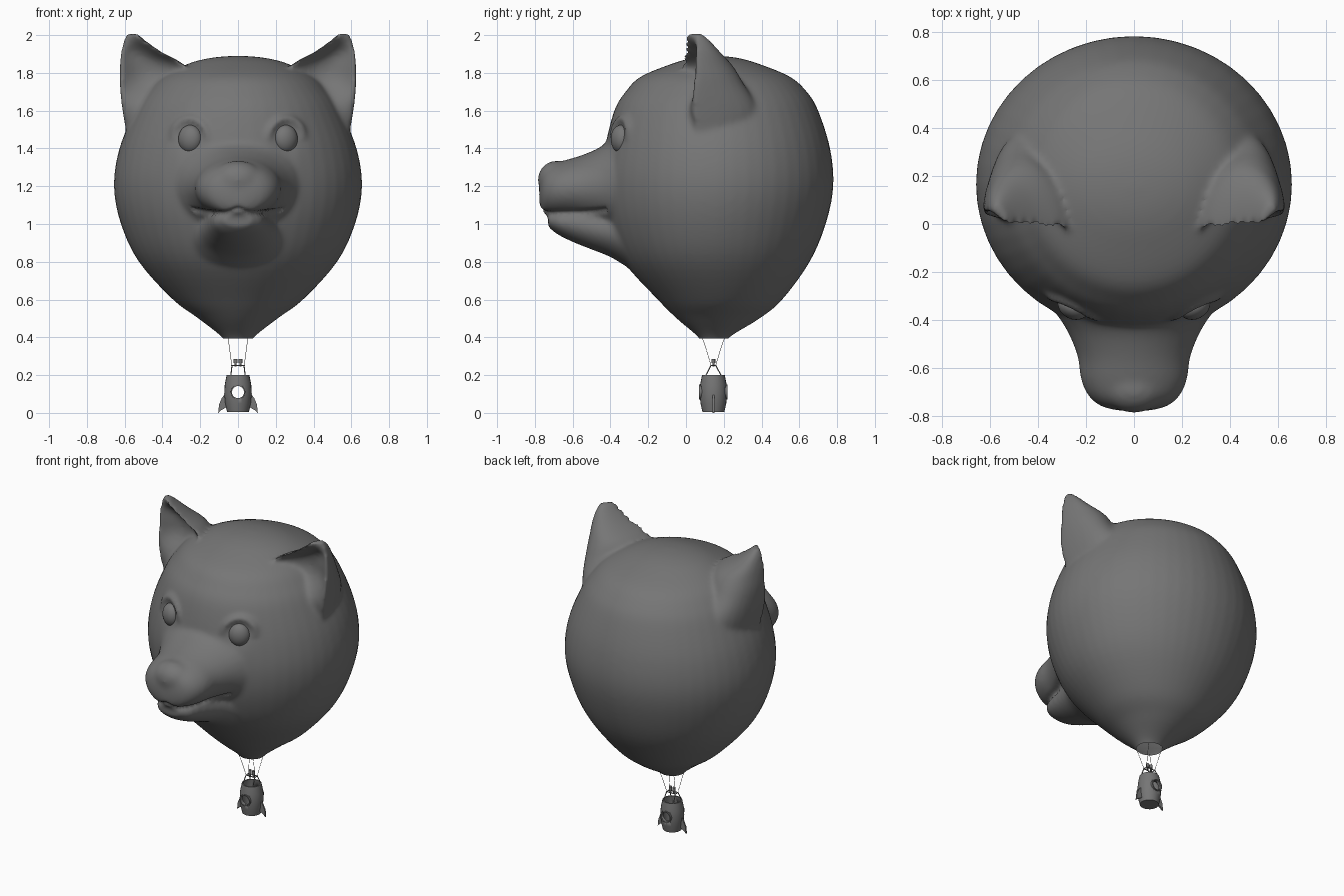
import bpy, bmesh, math
from mathutils import Vector, Matrix

cube = bpy.data.objects.get("Cube")
if cube:
    bpy.data.objects.remove(cube)

grey = bpy.data.materials.new("plain grey")
grey.use_nodes = True
colour = (0.18, 0.18, 0.18, 1)
grey.diffuse_color = colour
grey.node_tree.nodes["Principled BSDF"].inputs["Base Color"].default_value = colour

CY = 0.145  # y of the gondola axis
TAU = math.tau


def make(name, bm, angle=40):
    """Turn a bmesh into a smooth-shaded grey object."""
    bmesh.ops.recalc_face_normals(bm, faces=bm.faces[:])
    mesh = bpy.data.meshes.new(name)
    bm.to_mesh(mesh)
    bm.free()
    mesh.materials.append(grey)
    ob = bpy.data.objects.new(name, mesh)
    bpy.context.collection.objects.link(ob)
    bpy.ops.object.select_all(action="DESELECT")
    ob.select_set(True)
    bpy.context.view_layer.objects.active = ob
    bpy.ops.object.shade_smooth_by_angle(angle=math.radians(angle))
    return ob


def resample(rows, steps=5):
    """Smooth curve through the rows of a profile."""
    out = []
    for i in range(len(rows) - 1):
        a, b = rows[max(i - 1, 0)], rows[i]
        c, d = rows[i + 1], rows[min(i + 2, len(rows) - 1)]
        for s in range(steps):
            t = s / steps
            out.append([q + t / 2 * (r - p + t * (2*p - 5*q + 4*r - w + t * (3*(q - r) + w - p)))
                        for p, q, r, w in zip(a, b, c, d)])
    return out + [list(rows[-1])]


def loft(bm, rings, caps=(True, True)):
    loops = [[bm.verts.new(p) for p in ring] for ring in rings]
    n = len(loops[0])
    for a, b in zip(loops, loops[1:]):
        for i in range(n):
            j = (i + 1) % n
            bm.faces.new((a[i], a[j], b[j], b[i]))
    for loop, cap in zip((loops[0], loops[-1]), caps):
        if cap:
            bm.faces.new(loop)


def angles(n):
    return [TAU * i / n for i in range(n)]


def ball(bm, centre, size, turn=0):
    bmesh.ops.create_uvsphere(bm, u_segments=24, v_segments=16, radius=1,
        matrix=Matrix.Translation(centre) @ Matrix.Rotation(turn, 4, "Z") @ Matrix.Diagonal((*size, 1)))


def rod(bm, a, b, radius, sides=8):
    a, b = Vector(a), Vector(b)
    spin = (b - a).to_track_quat("Z", "Y").to_matrix().to_4x4()
    bmesh.ops.create_cone(bm, cap_ends=True, segments=sides, radius1=radius, radius2=radius,
        depth=(b - a).length, matrix=Matrix.Translation((a + b) / 2) @ spin)


# Balloon envelope: z, half width, front y, back y
envelope = [(.34, .06, .09, .20), (.4, .085, .065, .23), (.5, .21, -.05, .39), (.6, .345, -.15, .51),
            (.8, .525, -.33, .655), (1, .62, -.42, .74), (1.2, .657, -.45, .78), (1.4, .628, -.43, .763),
            (1.6, .545, -.38, .7), (1.7, .48, -.32, .64), (1.78, .4, -.24, .55), (1.85, .26, -.07, .38),
            (1.88, .14, .04, .27), (1.89, .03, .13, .18)]
head = bmesh.new()
loft(head, [[(w * math.cos(a), (f + b) / 2 + (b - f) / 2 * math.sin(a), z) for a in angles(48)]
            for z, w, f, b in resample(envelope)])

# Snout and jaw: y, half width, top z, bottom z
snout = [(-.2, .42, 1.53, .86), (-.36, .33, 1.48, .93), (-.45, .275, 1.41, .99), (-.55, .235, 1.365, 1.02),
         (-.65, .22, 1.335, 1.035), (-.72, .185, 1.31, 1.045), (-.76, .13, 1.27, 1.065), (-.777, .05, 1.2, 1.11)]
jaw = [(-.2, .34, 1.1, .71), (-.3, .27, 1.1, .765), (-.4, .21, 1.1, .825), (-.5, .175, 1.1, .865),
       (-.6, .15, 1.1, .905), (-.68, .125, 1.08, .945), (-.73, .08, 1.06, .985)]
for part in (snout, jaw):
    loft(head, [[(w * math.cos(a), y, (t + b) / 2 + (t - b) / 2 * math.sin(a)) for a in angles(32)]
                for y, w, t, b in resample(part)])
ball(head, (0, -.685, 1.235), (.132, .1, .1))

# Ears: z, inner x, outer x, front y, back y, depth of the hollow front
ear = [(1.42, .3, .58, .05, .36, 0), (1.6, .27, .612, .01, .38, 0), (1.75, .27, .628, .005, .3, .09),
       (1.84, .28, .628, .005, .245, .1), (1.91, .4, .62, .015, .18, .07), (1.97, .485, .605, .02, .125, .02),
       (2.01, .53, .585, .03, .075, 0)]
for side in (1, -1):
    rings = []
    for z, xi, xo, f, b, dish in resample(ear):
        ring = []
        for a in angles(32):
            c, s = math.cos(a), math.sin(a)
            slant = .03 * c
            y = f + slant + (b - f) * s if s > 0 else f + slant + dish * s * s - .01 * abs(s)
            ring.append((side * ((xi + xo) / 2 + (xo - xi) / 2 * c), y, z))
        rings.append(ring)
    loft(head, rings)

# Fuse everything into one skin
skin = make("blend", head)
remesh = skin.modifiers.new("fuse", "REMESH")
remesh.mode = "VOXEL"
remesh.voxel_size = 0.014
soften = skin.modifiers.new("soften", "SMOOTH")
soften.iterations = 9
soften.factor = 0.5
fused = bpy.data.meshes.new_from_object(skin.evaluated_get(bpy.context.evaluated_depsgraph_get()))
bpy.data.objects.remove(skin)
head = bmesh.new()
head.from_mesh(fused)
head.normal_update()


def bump(value, width):
    return math.exp(-(value / width) ** 2)


# Press in the mouth line and eye sockets, raise the brows
for v in head.verts:
    x, y, z = abs(v.co.x), v.co.y, v.co.z
    push = 0
    if y < -.42 and z < 1.2:
        lip = 1.055 + .025 * bump(x, .04) + .022 * bump(x - .28, .1)
        push -= .014 * bump(z - lip, .012)
    if y < -.15 and z > 1.3:
        dx, dz = (x - .255) / .07, (z - 1.45) / .08
        r = math.hypot(dx, dz)
        push -= .014 * bump(r, .9)
        if dz > -.2:
            push += .02 * bump(r - 1.3, .3) * min(1, dz + .2)
    v.co += v.normal * push

# Open the mouth of the balloon
bmesh.ops.bisect_plane(head, geom=head.verts[:] + head.edges[:] + head.faces[:],
                       plane_co=(0, 0, .395), plane_no=(0, 0, 1), clear_inner=True)
make("balloon_head", head, 60)

for side, word in ((1, "left"), (-1, "right")):
    bm = bmesh.new()
    ball(bm, (side * .253, -.345, 1.45), (.066, .05, .074), side * .45)
    make(word + "_eye", bm)

# Rocket gondola: open-topped shell, radius and z from inside floor round to outside floor
shell = [(.045, .02), (.063, .1), (.052, .2), (.06, .2), (.07, .15), (.073, .1), (.068, .05), (.058, .005)]
bm = bmesh.new()
loft(bm, [[(r * math.cos(a), CY + r * math.sin(a), z) for a in angles(24)] for r, z in shell])
rocket = make("rocket_gondola", bm)

# Portholes bored through front and back
bm = bmesh.new()
rod(bm, (0, CY - .2, .11), (0, CY + .2, .11), .032, 24)
cutter = make("porthole_cutter", bm)
cutter.hide_render = True
cut = rocket.modifiers.new("portholes", "BOOLEAN")
cut.object = cutter
cut.solver = "EXACT"
bpy.context.view_layer.objects.active = rocket
bpy.ops.object.modifier_apply(modifier=cut.name)
bpy.data.objects.remove(cutter)

bm = bmesh.new()
for side in (-1, 1):
    loft(bm, [[(r * math.cos(a), CY + side * d, .11 + r * math.sin(a)) for a in angles(24)]
              for r, d in ((.032, .05), (.032, .075), (.039, .075), (.039, .05), (.032, .05))], (False, False))
make("porthole_rims", bm)

# Swept fins
bm = bmesh.new()
outline = [(.06, .11), (.085, .08), (.1, .045), (.105, 0), (.088, .015), (.06, .03)]
for side in (-1, 1):
    loft(bm, [[(side * x, CY + t, z) for x, z in outline] for t in (-.005, .005)])
make("fins", bm)

# Burner frame, burners and rigging
frame, burners, ropes = bmesh.new(), bmesh.new(), bmesh.new()
for sx in (-1, 1):
    rod(frame, (sx * .032, CY - .016, .25), (sx * .032, CY + .016, .25), .003)
    rod(frame, (-.036, CY + sx * .014, .25), (.036, CY + sx * .014, .25), .003)
    rod(burners, (sx * .013, CY, .245), (sx * .013, CY, .265), .006, 12)
    rod(burners, (sx * .013, CY, .263), (sx * .013, CY, .285), .01, 12)
    for sy in (-1, 1):
        rod(frame, (sx * .038, CY + sy * .042, .195), (sx * .032, CY + sy * .014, .25), .003)
        path = [(.032, .012, .25), (.038, .024, .29), (.046, .042, .35), (.053, .06, .4)]
        points = [(sx * x, CY + sy * y, z) for x, y, z in path]
        for a, b in zip(points, points[1:]):
            rod(ropes, a, b, .0013, 6)
make("burner_frame", frame)
make("burners", burners)
make("ropes", ropes)
